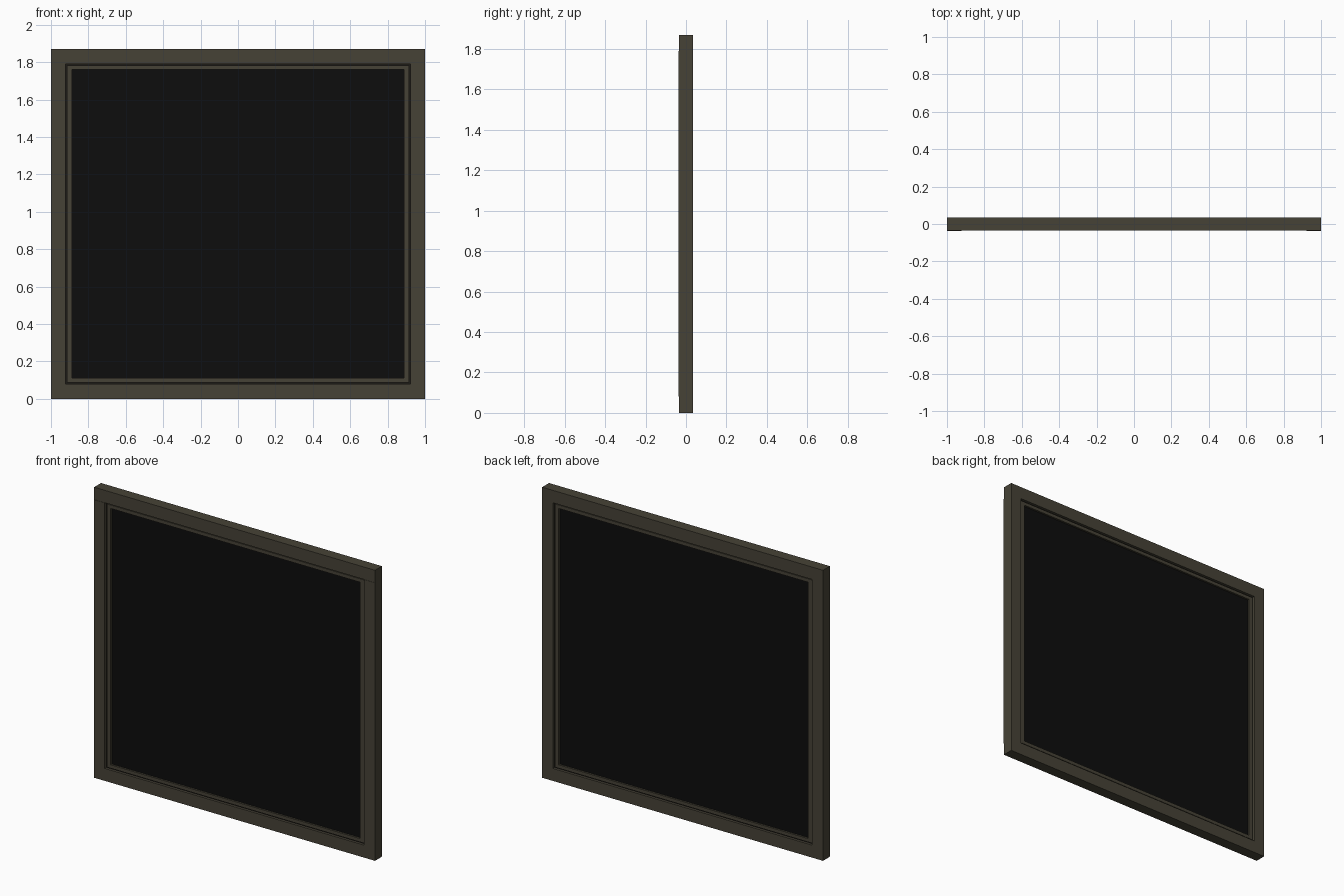
import bpy, bmesh

cube = bpy.data.objects.get("Cube")
if cube:
    bpy.data.objects.remove(cube, do_unlink=True)

MID_Z = 0.935          # centre height of the window
HALF_W, HALF_H = 1.0, 0.935
OPEN_W, OPEN_H = 0.923, 0.855   # opening inside the outer frame
SASH_W, SASH_H = 0.915, 0.847
PANE_W, PANE_H = 0.888, 0.825


def material(name, colour):
    mat = bpy.data.materials.new(name)
    mat.use_nodes = True
    mat.diffuse_color = (*colour, 1)
    bsdf = mat.node_tree.nodes["Principled BSDF"]
    bsdf.inputs["Base Color"].default_value = (*colour, 1)
    bsdf.inputs["Roughness"].default_value = 0.7
    return mat


def finish(name, bm, mat):
    bmesh.ops.recalc_face_normals(bm, faces=bm.faces)
    mesh = bpy.data.meshes.new(name)
    bm.to_mesh(mesh)
    bm.free()
    mesh.materials.append(mat)
    obj = bpy.data.objects.new(name, mesh)
    bpy.context.collection.objects.link(obj)
    return obj


def box(name, x, y, z, mat):
    """Box from (low, high) pairs on each axis."""
    bm = bmesh.new()
    bmesh.ops.create_cube(bm, size=1)
    for v in bm.verts:
        v.co = [lo if c < 0 else hi for c, (lo, hi) in zip(v.co, (x, y, z))]
    return finish(name, bm, mat)


def ring(name, outer, inner, depth, mat):
    """Mitred rectangular frame, symmetric about y = 0."""
    bm = bmesh.new()
    loops = []
    for (w, h), y in ((outer, -depth), (inner, -depth), (inner, depth), (outer, depth)):
        loops.append([bm.verts.new((sx * w, y, MID_Z + sz * h))
                      for sx, sz in ((-1, -1), (1, -1), (1, 1), (-1, 1))])
    for a, b in zip(loops, loops[1:] + loops[:1]):
        for i in range(4):
            j = (i + 1) % 4
            bm.faces.new((a[i], a[j], b[j], b[i]))
    return finish(name, bm, mat)


frame_mat = material("dark bronze", (0.062, 0.055, 0.037))
gasket_mat = material("gasket black brown", (0.012, 0.011, 0.008))
glass_mat = material("black glass", (0.004, 0.004, 0.004))

# Outer frame: full-width rails with slightly proud stiles between them
low, high = MID_Z - OPEN_H, MID_Z + OPEN_H
box("bottom_rail", (-HALF_W, HALF_W), (-0.035, 0.035), (0, low), frame_mat)
box("top_rail", (-HALF_W, HALF_W), (-0.035, 0.035), (high, 2 * HALF_H), frame_mat)
for side, x in (("left", (OPEN_W, HALF_W)), ("right", (-HALF_W, -OPEN_W))):
    box(side + "_stile", x, (-0.037, 0.035), (low, high), frame_mat)

# Dark gap, recessed inner sash and pane
ring("gasket", (OPEN_W, OPEN_H), (SASH_W, SASH_H), 0.018, gasket_mat)
ring("sash", (SASH_W, SASH_H), (PANE_W, PANE_H), 0.027, frame_mat)
box("glass_pane", (-PANE_W, PANE_W), (-0.015, 0.015),
    (MID_Z - PANE_H, MID_Z + PANE_H), glass_mat)
